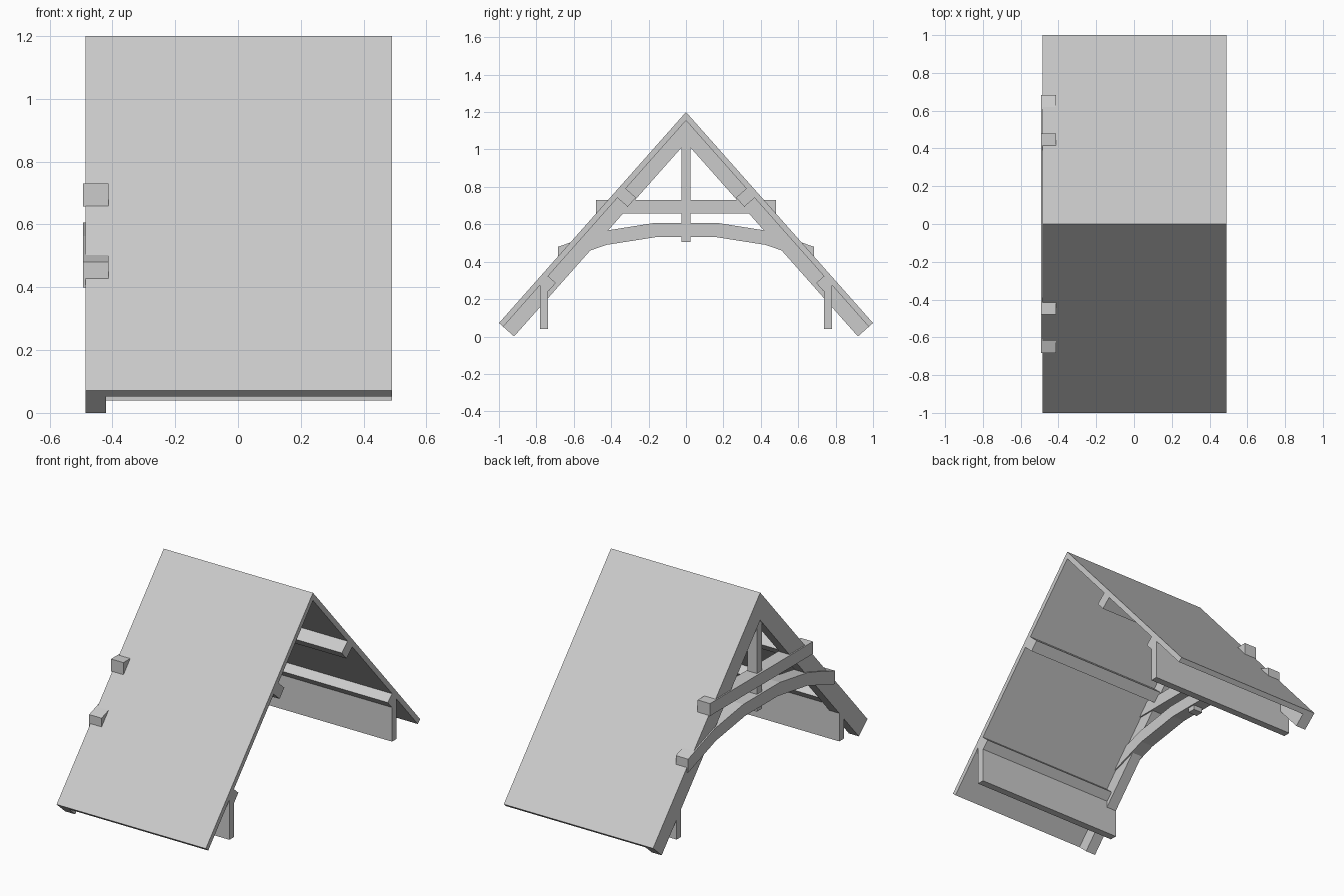
import bpy, bmesh
from mathutils import Vector

if "Cube" in bpy.data.objects:
    bpy.data.objects.remove(bpy.data.objects["Cube"])

APEX = Vector((0.0, 1.2))            # (y, z) of the ridge
EAVE = Vector((1.0, 0.072))          # (y, z) of the eave corner
DOWN = (EAVE - APEX).normalized()    # down the slope
IN = Vector((DOWN.y, -DOWN.x))       # perpendicular, into the roof
X0, X1 = -0.485, 0.49


def extrude(name, profile, x0, x1):
    """Extrude a closed (y, z) profile along x."""
    bm = bmesh.new()
    face = bm.faces.new([bm.verts.new((x0, p[0], p[1])) for p in profile])
    res = bmesh.ops.extrude_face_region(bm, geom=[face])
    verts = [g for g in res["geom"] if isinstance(g, bmesh.types.BMVert)]
    bmesh.ops.translate(bm, verts=verts, vec=(x1 - x0, 0, 0))
    bmesh.ops.recalc_face_normals(bm, faces=bm.faces)
    mesh = bpy.data.meshes.new(name)
    bm.to_mesh(mesh)
    bm.free()
    ob = bpy.data.objects.new(name, mesh)
    bpy.context.collection.objects.link(ob)
    return ob


def mirrored(half):
    """Mirror a right-hand run of points into a left-to-right run."""
    return [(-y, z) for y, z in reversed(half) if y > 0] + list(half)


def chevron(d0, d1):
    """Inverted V between two depths below the roof surface."""
    def run(d):
        e = EAVE + IN * d
        return mirrored([(0, APEX.y + d * IN.y / DOWN.x ** 2), (e.x, e.y)])
    return run(d0) + run(d1)[::-1]


def rect(y0, y1, z0, z1):
    return [(y0, z0), (y1, z0), (y1, z1), (y0, z1)]


def slope_rect(y, d0, d1, length):
    """Rectangle aligned with the slope, its upper edge starting at y."""
    p = APEX + DOWN * (y / DOWN.x)
    return [p + IN * d0, p + IN * d1, p + IN * d1 + DOWN * length,
            p + IN * d0 + DOWN * length]


# IN points downwards and inwards; make sure of it
if IN.y > 0:
    IN = -IN

# Roof covering and the rafter pair of the truss
extrude("roof_panels", chevron(0, 0.03), X0, X1)
extrude("rafters", chevron(0.03, 0.108), X0, -0.42)

# Truss: collar beam, arched brace, king post
extrude("collar_beam", rect(-0.48, 0.48, 0.657, 0.73), -0.493, -0.412)
top = mirrored([(0.17, 0.607), (0.44, 0.564), (0.684, 0.48)])
bottom = mirrored([(0.15, 0.533), (0.425, 0.49), (0.684, 0.40)])
extrude("arched_brace", top + bottom[::-1], -0.493, -0.412)
extrude("king_post", rect(-0.024, 0.024, 0.505, 1.1), -0.48, -0.42)

# Purlins, wall plates and walls on both sides
for side, s in (("front", -1), ("back", 1)):
    def flip(profile):
        return [(s * p[0], p[1]) for p in profile]
    extrude(side + "_purlin", flip(slope_rect(0.345, 0.03, 0.103, 0.066)), X0, X1)
    extrude(side + "_wall_plate", flip(slope_rect(0.76, 0.0005, 0.085, 0.058)), X0, X1)
    extrude(side + "_wall", flip(rect(0.737, 0.78, 0.04, 0.28)), X0, X1)
